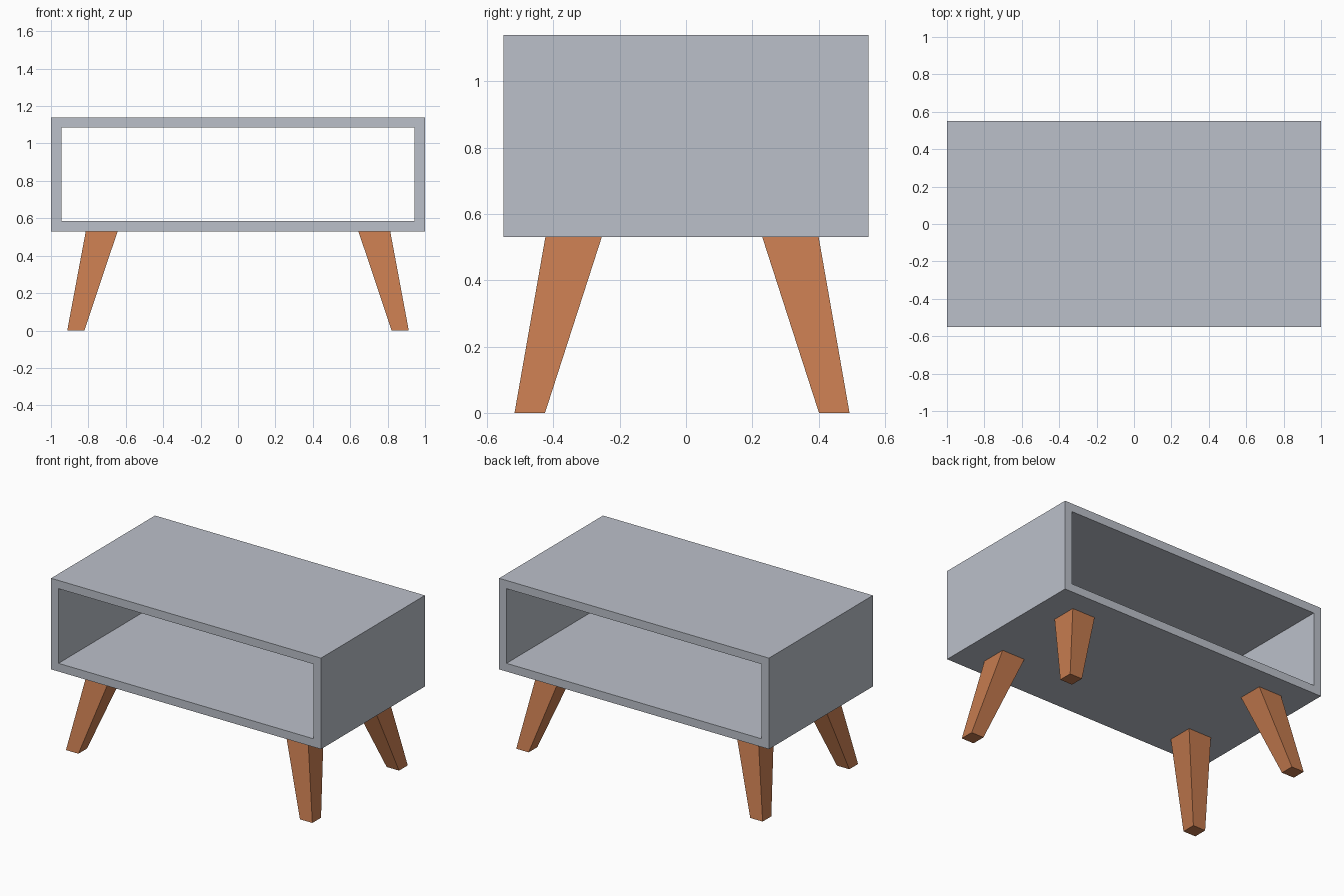
import bpy
import bmesh

cube = bpy.data.objects.get("Cube")
if cube:
    bpy.data.objects.remove(cube, do_unlink=True)


def make_material(name, color):
    mat = bpy.data.materials.new(name)
    mat.use_nodes = True
    mat.diffuse_color = color
    mat.node_tree.nodes["Principled BSDF"].inputs["Base Color"].default_value = color
    return mat


def finish(name, bm, mat):
    bmesh.ops.recalc_face_normals(bm, faces=bm.faces)
    mesh = bpy.data.meshes.new(name)
    bm.to_mesh(mesh)
    bm.free()
    mesh.materials.append(mat)
    obj = bpy.data.objects.new(name, mesh)
    bpy.context.collection.objects.link(obj)
    return obj


def rectangle(bm, x0, x1, z0, z1, y):
    return [bm.verts.new((x, y, z)) for x, z in ((x0, z0), (x1, z0), (x1, z1), (x0, z1))]


def square(bm, x, y, z, half):
    return [bm.verts.new((x + sx * half, y + sy * half, z))
            for sx, sy in ((-1, -1), (1, -1), (1, 1), (-1, 1))]


def bridge(bm, a, b):
    for i in range(4):
        j = (i + 1) % 4
        bm.faces.new((a[i], a[j], b[j], b[i]))


grey = make_material("grey paint", (0.50, 0.53, 0.59, 1))
wood = make_material("orange wood", (0.56, 0.198, 0.078, 1))

# Open-ended cabinet: rectangular tube running front to back
BASE, TOP, WALL, DEPTH = 0.53, 1.14, 0.055, 0.55
bm = bmesh.new()
loops = []
for y, inset in ((-DEPTH, 0), (DEPTH, 0), (DEPTH, WALL), (-DEPTH, WALL)):
    loops.append(rectangle(bm, -1 + inset, 1 - inset, BASE + inset, TOP - inset, y))
for i in range(4):
    bridge(bm, loops[i], loops[(i + 1) % 4])
finish("cabinet", bm, grey)

# Four splayed, tapered legs, set slightly forward
SHIFT = -0.012
for side, sx in (("left", 1), ("right", -1)):
    for end, sy in (("front", -1), ("back", 1)):
        bm = bmesh.new()
        foot = square(bm, sx * 0.867, SHIFT + sy * 0.459, 0, 0.046)
        head = square(bm, sx * 0.729, SHIFT + sy * 0.327, BASE, 0.085)
        bridge(bm, foot, head)
        bm.faces.new(foot)
        bm.faces.new(head)
        finish(f"{end}_{side}_leg", bm, wood)
